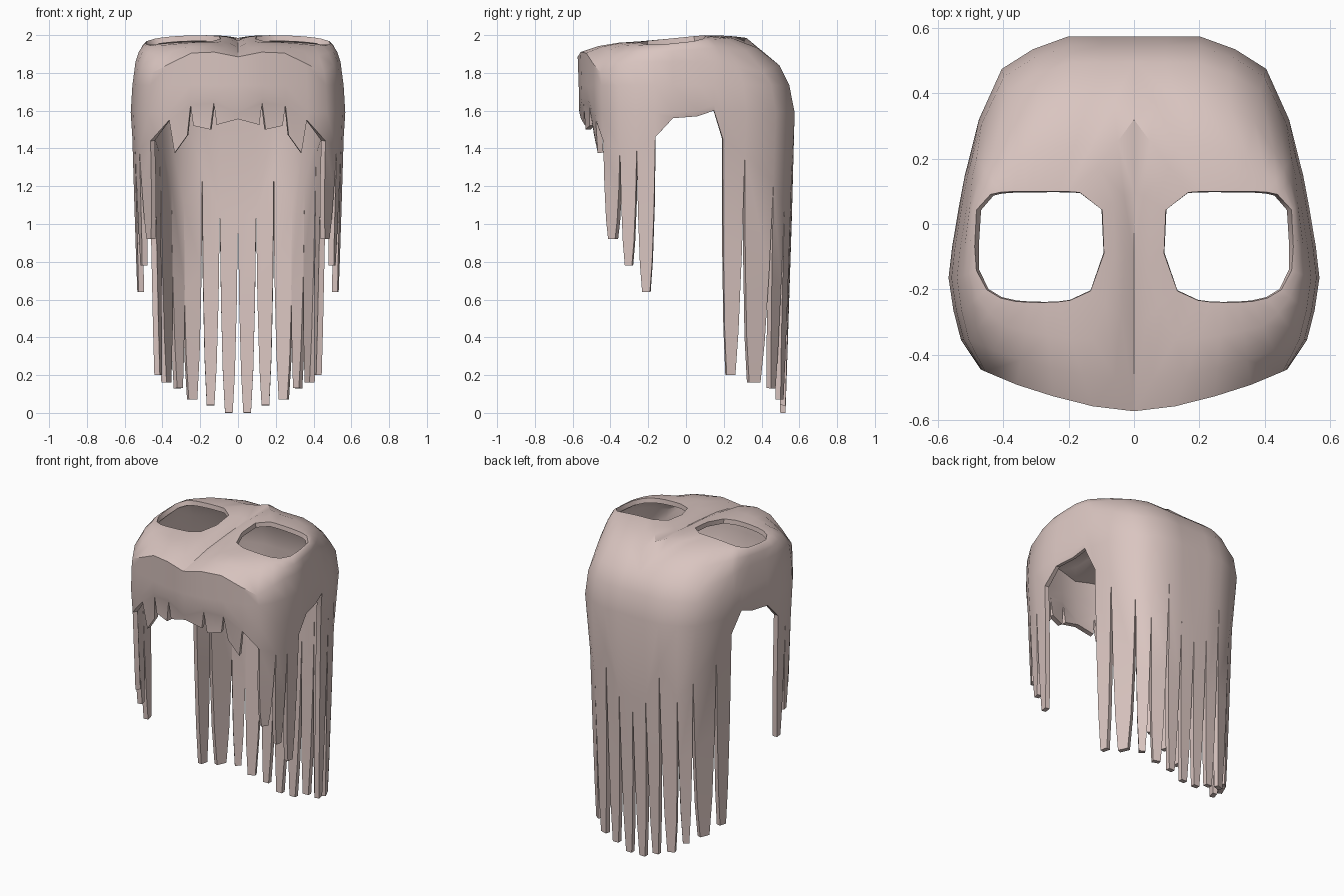
import bpy, bmesh, math
from mathutils import Vector

if "Cube" in bpy.data.objects:
    bpy.data.objects.remove(bpy.data.objects["Cube"])

# Half outline columns, front centre to back centre: x, y, notch height, crown height
COLS = [(0, -.565, 1.56, 1.885), (.13, -.55, 1.64, 1.91), (.255, -.52, 1.63, 1.905),
        (.37, -.485, 1.55, 1.85), (.47, -.445, 1.44, 1.80), (.53, -.355, 1.40, 1.84),
        (.553, -.265, 1.40, 1.86), (.568, -.165, 1.46, 1.86), (.557, -.07, 1.56, 1.86),
        (.535, .06, 1.57, 1.86), (.518, .15, 1.60, 1.86), (.505, .20, 1.45, 1.85),
        (.475, .32, 1.37, 1.83), (.405, .475, 1.22, 1.81), (.31, .535, 1.10, 1.83),
        (.20, .575, 1.31, 1.84), (.10, .575, 1.07, 1.84), (0, .575, 1.04, 1.84)]
# Parting line along the middle of the top: y, z
PART = [(.32, 1.985), (.1, 1.97), (-.1, 1.955), (-.32, 1.935)]
# Long strands hanging between column i and i+1: tip height
STRANDS = {4: .92, 5: .78, 6: .64, 11: .20, 12: .16, 13: .13, 14: .07, 15: .04, 16: 0}
# Short fringe ends: tip heights and inset at left and right
FRINGE = {0: (1.555, 1.525, 0, .12), 1: (1.50, 1.52, .15, .12), 2: (1.47, 1.375, .15, .25)}

bm = bmesh.new()


def vert(x, y, z):
    return bm.verts.new((x, y, z))


def strip(a, b):
    for i in range(len(a) - 1):
        bm.faces.new((a[i], b[i], b[i + 1], a[i + 1]))


def hole_point(x, y):
    # rounded-square ear opening, on the ray towards an outline point
    cx, cy = .29, -.07
    t = math.atan2(y - cy, x - cx)
    c, s = math.cos(t), math.sin(t)
    n = 5 if s > 0 else 3
    r = (abs(c / .198) ** n + abs(s / .17) ** n) ** (-1 / n)
    hx, hy = cx + r * c, cy + r * s
    return Vector((hx, hy, 1.99 + .1 * hy - .03 * (hx / .5) ** 4))


# Outer wall: crown edge, shoulder, widest row, notch row
rows = [[], [], [], []]
for i, (x, y, root, top) in enumerate(COLS):
    if y < -.4:
        kx, ky = .97, 1.015
    else:
        kx, ky = .955, (.86 if y > .3 else 1)
    c = Vector((x * kx, y * ky, top))
    w = Vector((x, y, 0))
    s = c.lerp(w, .65)
    back = i >= 11
    rows[0].append(vert(*c))
    rows[1].append(vert(s.x, s.y, 1.735))
    rows[2].append(vert(x, y, max(1.59, root + .03)))
    kx = (.97 if i >= 14 else .93) if back else .985
    rows[3].append(vert(x * kx, y * (.975 if back else .985), root))
for a, b in zip(rows, rows[1:]):
    strip(a, b)

# Top surface: rings from the ear opening out to the crown edge and parting
outer = rows[0] + [vert(0, y, z) for y, z in PART]
rings = []
for t in (0, .35, .7):
    ring = []
    for v in outer:
        h = hole_point(v.co.x, v.co.y)
        p = h.lerp(v.co, t)
        ring.append(vert(p.x, p.y, h.z + (v.co.z - h.z) * t ** 2.5))
    rings.append(ring)
rings.append(outer)
for a, b in zip(rings, rings[1:]):
    strip(a + a[:1], b + b[:1])

# Long tapering strands
for i, tip in STRANDS.items():
    a, b = rows[3][i], rows[3][i + 1]
    prev = (a, b)
    for f, inset in ((.45, .07), (.8, .17), (1, .29)):
        new = []
        for p, q in ((a, b), (b, a)):
            v = p.co.lerp(q.co, inset)
            z = p.co.z + (tip - p.co.z) * f
            k = 1 - .06 * f
            kx = 1 if i >= 14 else 1 - .04 * f
            new.append(vert(v.x * kx, v.y * k if i > 10 else v.y, z))
        bm.faces.new((prev[0], new[0], new[1], prev[1]))
        prev = new

# Short fringe locks
for i, (za, zb, ia, ib) in FRINGE.items():
    a, b = rows[3][i], rows[3][i + 1]
    p, q = a.co.lerp(b.co, ia), b.co.lerp(a.co, ib)
    k = .96 if i == 2 else .99
    bm.faces.new((a, vert(p.x, p.y * k, za), vert(q.x, q.y * k, zb), b))

bmesh.ops.recalc_face_normals(bm, faces=bm.faces)
bm.normal_update()
if max(bm.faces, key=lambda f: abs(f.normal.z)).normal.z < 0:
    bmesh.ops.reverse_faces(bm, faces=bm.faces)

mesh = bpy.data.meshes.new("hair")
bm.to_mesh(mesh)
bm.free()
hair = bpy.data.objects.new("hair", mesh)
bpy.context.collection.objects.link(hair)
bpy.context.view_layer.objects.active = hair
hair.select_set(True)

# Mirror the half and give the shell thickness
m = hair.modifiers.new("mirror", 'MIRROR')
m.use_clip = True
m.merge_threshold = .001
s = hair.modifiers.new("thickness", 'SOLIDIFY')
s.thickness = .03
s.offset = -1
for name in ("mirror", "thickness"):
    bpy.ops.object.modifier_apply(modifier=name)
bpy.ops.object.shade_smooth_by_angle(angle=math.radians(40))

mat = bpy.data.materials.new("hair_colour")
mat.diffuse_color = (.70, .56, .53, 1)
mat.use_nodes = True
mat.node_tree.nodes["Principled BSDF"].inputs["Base Color"].default_value = mat.diffuse_color
hair.data.materials.append(mat)
